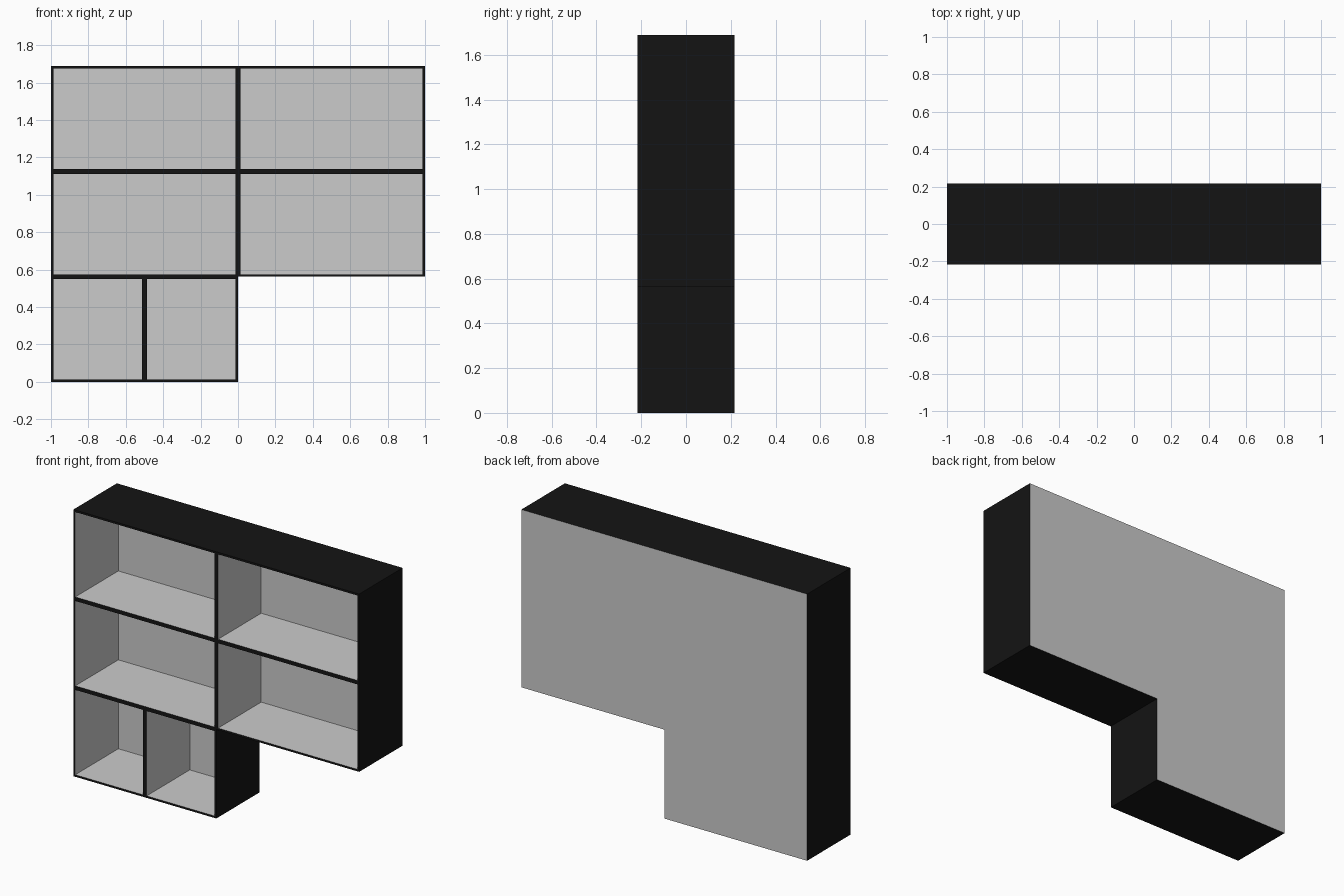
import bpy, bmesh
from mathutils import Vector

if "Cube" in bpy.data.objects:
    bpy.data.objects.remove(bpy.data.objects["Cube"])

DEPTH = 0.434      # full depth of the shelf unit
ROW = 0.5625       # height of one row
WALL = 0.0125      # board thickness of one box
BACK = 0.003       # thickness of the back panel


def material(name, value):
    m = bpy.data.materials.new(name)
    m.diffuse_color = (value, value, value, 1)
    m.use_nodes = True
    m.node_tree.nodes["Principled BSDF"].inputs["Base Color"].default_value = m.diffuse_color
    return m


black = material("black_board", 0.007)
grey = material("grey_lining", 0.8)


def open_box(name, x0, x1, z0):
    """Open-fronted box: black outside and rim, grey inside and back."""
    bm = bmesh.new()
    bmesh.ops.create_cube(bm, size=1)
    for v in bm.verts:
        v.co = Vector(((x0 + x1) / 2 + v.co.x * (x1 - x0),
                       v.co.y * DEPTH,
                       z0 + (v.co.z + 0.5) * ROW))
    bm.normal_update()
    for f in bm.faces:
        f.material_index = 1 if f.normal.y > 0.5 else 0

    # front rim, then the hollow pushed back to the rear panel
    front = next(f for f in bm.faces if f.normal.y < -0.5)
    bmesh.ops.inset_region(bm, faces=[front], thickness=WALL, use_even_offset=True)
    hollow = bmesh.ops.extrude_discrete_faces(bm, faces=[front])["faces"][0]
    for v in hollow.verts:
        v.co.y = DEPTH / 2 - BACK
    hollow.material_index = 1
    for e in hollow.edges:
        for f in e.link_faces:
            f.material_index = 1
    bmesh.ops.recalc_face_normals(bm, faces=bm.faces)

    mesh = bpy.data.meshes.new(name)
    bm.to_mesh(mesh)
    bm.free()
    mesh.materials.append(black)
    mesh.materials.append(grey)
    obj = bpy.data.objects.new(name, mesh)
    bpy.context.collection.objects.link(obj)


# two rows of wide boxes
for row, level in ((1, "middle"), (2, "top")):
    open_box(f"{level}_left_box", -1, 0, row * ROW)
    open_box(f"{level}_right_box", 0, 1, row * ROW)

# bottom row: two narrow boxes under the left side
open_box("bottom_left_box", -1, -0.5, 0)
open_box("bottom_right_box", -0.5, 0, 0)
